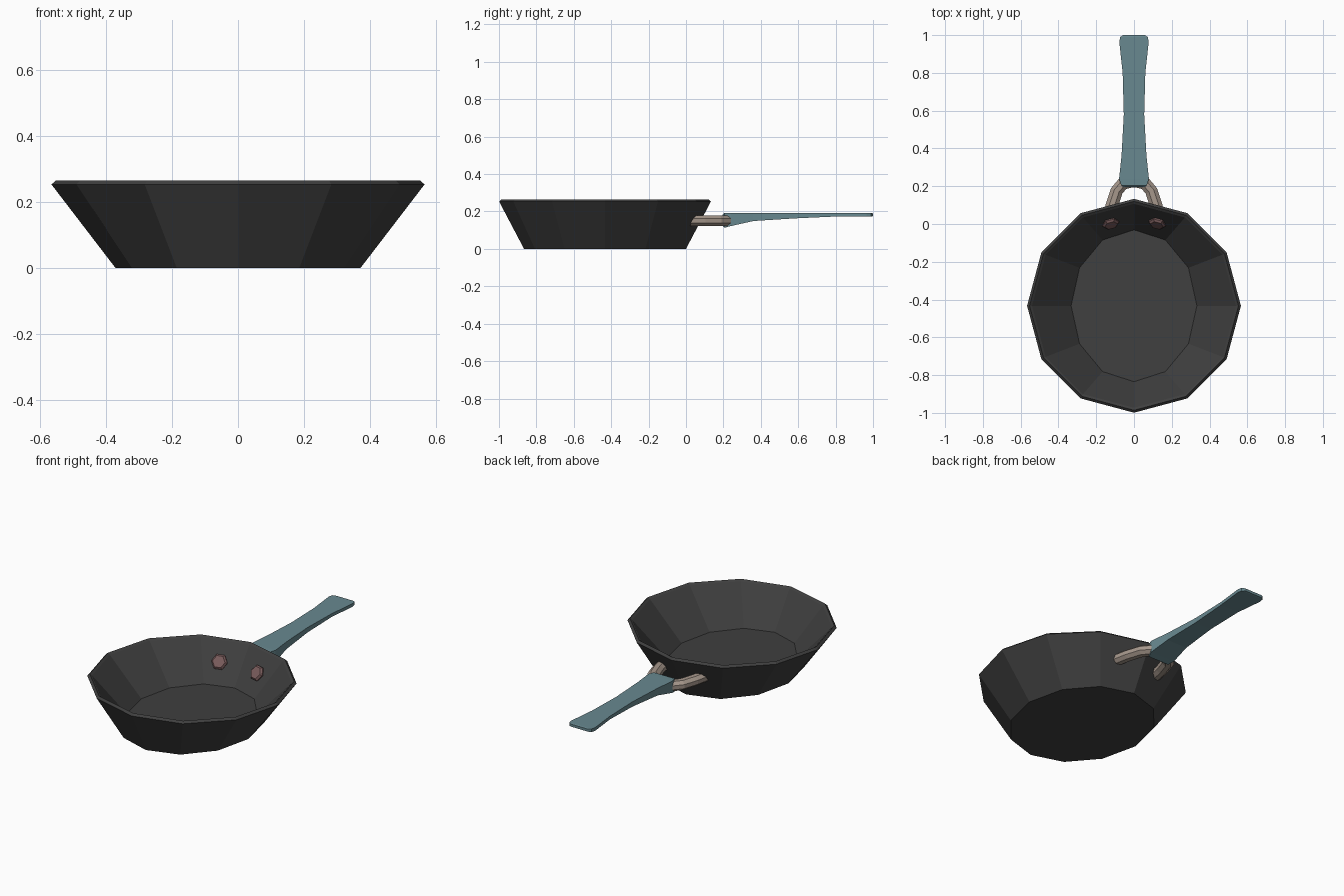
import bpy, bmesh
from math import sin, cos, pi, hypot
from mathutils import Vector

if "Cube" in bpy.data.objects:
    bpy.data.objects.remove(bpy.data.objects["Cube"])


def material(name, rgb):
    m = bpy.data.materials.new(name)
    m.diffuse_color = (*rgb, 1)
    m.use_nodes = True
    m.node_tree.nodes["Principled BSDF"].inputs["Base Color"].default_value = m.diffuse_color
    return m


def loft(name, rings, mat):
    """Skin a stack of closed rings and cap both ends."""
    bm = bmesh.new()
    loops = [[bm.verts.new(p) for p in ring] for ring in rings]
    n = len(loops[0])
    for a, b in zip(loops, loops[1:]):
        for i in range(n):
            j = (i + 1) % n
            bm.faces.new((a[i], a[j], b[j], b[i]))
    bm.faces.new(loops[0][::-1])
    bm.faces.new(loops[-1])
    bmesh.ops.recalc_face_normals(bm, faces=bm.faces[:])
    me = bpy.data.meshes.new(name)
    bm.to_mesh(me)
    bm.free()
    ob = bpy.data.objects.new(name, me)
    me.materials.append(mat)
    bpy.context.collection.objects.link(ob)
    return ob


iron = material("dark_iron", (0.05, 0.05, 0.05))
teal = material("teal_grip", (0.14, 0.25, 0.28))
steel = material("warm_steel", (0.38, 0.31, 0.26))
copper = material("rivet_copper", (0.20, 0.11, 0.11))

# Pan: twelve-sided, slightly narrow at the base (x radius, y radius, z)
CY = -0.433
profile = [(0.372, 0.433, 0), (0.566, 0.566, 0.253), (0.553, 0.553, 0.265),
           (0.54, 0.54, 0.256), (0.333, 0.402, 0.05)]
loft("pan_body", [[(rx * cos(i * pi / 6), CY + ry * sin(i * pi / 6), z)
                   for i in range(12)] for rx, ry, z in profile], iron)

# Handle: waisted grip, flat on top, deep at the pan end (y, half width, bottom z, top z)
stations = [(0.195, 0.055, 0.125, 0.182), (0.205, 0.068, 0.113, 0.191),
            (0.24, 0.079, 0.122, 0.192), (0.36, 0.066, 0.149, 0.192),
            (0.58, 0.054, 0.163, 0.192), (0.80, 0.060, 0.173, 0.192),
            (0.965, 0.078, 0.173, 0.192), (0.99, 0.073, 0.173, 0.192),
            (1.0, 0.058, 0.175, 0.19)]
loft("handle", [[(-w, y, b), (w, y, b), (w, y, t), (-w, y, t)]
                for y, w, b, t in stations], teal)

# Bracket: U-shaped eight-sided rod joining pan and handle
half = [(-0.133, 0.02), (-0.118, 0.095), (-0.092, 0.175), (-0.06, 0.213), (-0.02, 0.225)]
path = half + [(-x, y) for x, y in reversed(half)]
rings = []
for k, (x, y) in enumerate(path):
    a, b = path[max(k - 1, 0)], path[min(k + 1, len(path) - 1)]
    dx, dy = b[0] - a[0], b[1] - a[1]
    d = hypot(dx, dy)
    nx, ny = -dy / d, dx / d
    angles = [(i + 0.5) * pi / 4 for i in range(8)]
    rings.append([(x + 0.036 * cos(t) * nx, y + 0.036 * cos(t) * ny,
                   0.151 + 0.031 * sin(t)) for t in angles])
loft("bracket", rings, steel)

# Rivets: two chamfered hexagonal heads lying on the inner wall
for side, label in ((-1, "left"), (1, "right")):
    normal = Vector((-0.25 * side, -0.95, 0.62)).normalized()
    head = loft("rivet_" + label,
                [[(r * cos(i * pi / 3), r * sin(i * pi / 3), z) for i in range(6)]
                 for r, z in ((0.046, -0.02), (0.046, 0.01), (0.036, 0.02))], copper)
    head.rotation_euler = normal.to_track_quat('Z', 'Y').to_euler()
    head.location = (0.125 * side, 0.008, 0.155)
